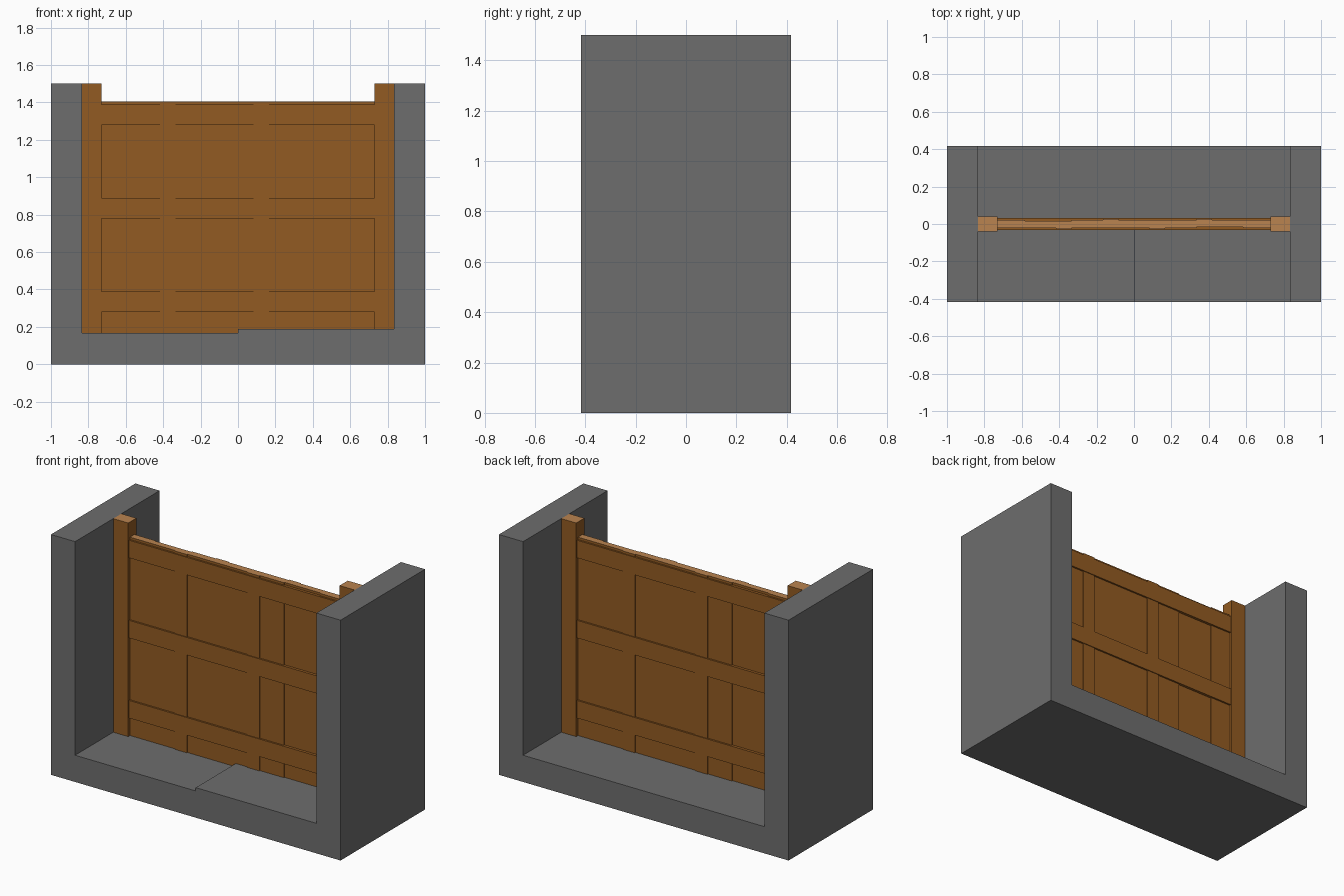
import bpy, bmesh
from mathutils import Vector

cube = bpy.data.objects.get("Cube")
if cube:
    bpy.data.objects.remove(cube, do_unlink=True)


def material(name, rgb):
    mat = bpy.data.materials.new(name)
    mat.use_nodes = True
    mat.diffuse_color = (*rgb, 1)
    bsdf = next(n for n in mat.node_tree.nodes if n.type == 'BSDF_PRINCIPLED')
    bsdf.inputs["Base Color"].default_value = (*rgb, 1)
    return mat


STONE = material("grey stone", (0.155, 0.155, 0.155))
WOOD = material("brown wood", (0.29, 0.105, 0.016))
END = material("light end grain", (0.49, 0.23, 0.08))


def prism(name, outline, offset, mats):
    """Extrude a closed outline; a second material goes on the upward faces."""
    bm = bmesh.new()
    face = bm.faces.new([bm.verts.new(p) for p in outline])
    ext = bmesh.ops.extrude_face_region(bm, geom=[face], use_keep_orig=True)
    moved = [v for v in ext["geom"] if isinstance(v, bmesh.types.BMVert)]
    bmesh.ops.translate(bm, verts=moved, vec=Vector(offset))
    bmesh.ops.recalc_face_normals(bm, faces=bm.faces)
    if len(mats) > 1:
        for f in bm.faces:
            f.material_index = int(f.normal.z > 0.9)
    mesh = bpy.data.meshes.new(name)
    bm.to_mesh(mesh)
    bm.free()
    for m in mats:
        mesh.materials.append(m)
    obj = bpy.data.objects.new(name, mesh)
    bpy.context.collection.objects.link(obj)
    return obj


def box(name, x0, x1, y0, y1, z0, z1, *mats):
    outline = [(x0, y0, z0), (x1, y0, z0), (x1, y1, z0), (x0, y1, z0)]
    return prism(name, outline, (0, 0, z1 - z0), mats)


DEPTH, HEIGHT = 0.4167, 1.5
INNER, FLOOR = 0.8333, 0.1667
POST_IN = 0.73

# Stone channel: floor with a wall at each end
u_shape = [(-1, 0), (1, 0), (1, HEIGHT), (INNER, HEIGHT), (INNER, FLOOR),
           (-INNER, FLOOR), (-INNER, HEIGHT), (-1, HEIGHT)]
prism("stone_channel", [(x, -DEPTH, z) for x, z in u_shape], (0, 2 * DEPTH, 0), [STONE])

# Slightly raised quarter of the floor
box("raised_floor", 0, INNER, -DEPTH, 0, FLOOR, 0.1875, STONE)

# Posts against the end walls
for side, name in ((-1, "right_post"), (1, "left_post")):
    x0, x1 = sorted((side * POST_IN, side * INNER))
    box(name, x0, x1, -0.04, 0.04, FLOOR, HEIGHT, WOOD, END)

# Upright boards with small steps in depth, the same on both sides by half turn
steps = [(-0.417, 1), (-0.333, -1), (0.083, 1), (0.167, -1), (0.333, -1), (0.583, 1)]
depth = 0.022
front = [(-POST_IN, -depth)]
for x, change in steps:
    front.append((x, -depth))
    depth += change * 0.006
    front.append((x, -depth))
front.append((POST_IN, -depth))
back = [(-x, -y) for x, y in front]
prism("board_panel", [(x, y, FLOOR) for x, y in front + back],
      (0, 0, 1.405 - FLOOR), [WOOD, END])

# Cross rails on both faces
for name, z in (("lower_rail", 0.28), ("middle_rail", 0.78), ("upper_rail", 1.28)):
    box(name, -POST_IN, POST_IN, -0.033, 0.033, z, z + 0.11, WOOD)
